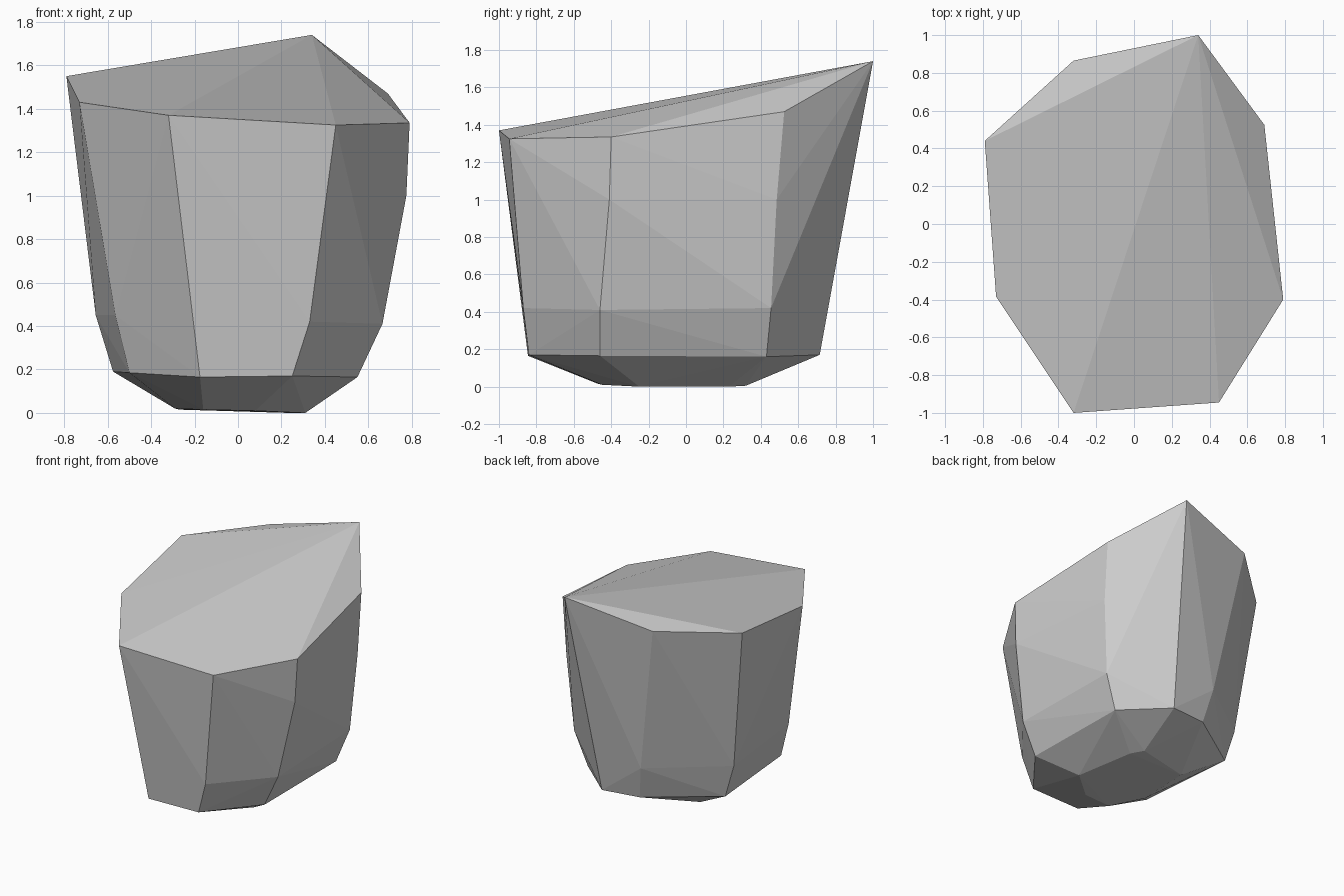
import bpy
import bmesh

# Remove the default cube if it is there
default_cube = bpy.data.objects.get("Cube")
if default_cube is not None:
    bpy.data.objects.remove(default_cube, do_unlink=True)


def make_material(name, colour):
    """Plain flat material, same colour in viewport and render."""
    material = bpy.data.materials.new(name)
    material.use_nodes = True
    material.diffuse_color = colour
    shader = next(n for n in material.node_tree.nodes if n.type == "BSDF_PRINCIPLED")
    shader.inputs["Base Color"].default_value = colour
    shader.inputs["Roughness"].default_value = 0.9
    return material


def make_faceted_stone(name, rings, material):
    """Wrap a tight flat-faced skin around stacked rings of corners."""
    mesh = bpy.data.meshes.new(name)
    bm = bmesh.new()
    for ring in rings:
        for corner in ring:
            bm.verts.new(corner)
    hull = bmesh.ops.convex_hull(bm, input=bm.verts[:], use_existing_faces=False)
    # Drop corners that ended up inside the skin
    inside = [v for v in bm.verts if not v.link_faces]
    bmesh.ops.delete(bm, geom=inside, context="VERTS")
    bmesh.ops.recalc_face_normals(bm, faces=bm.faces[:])
    for face in bm.faces:
        face.smooth = False
    bm.to_mesh(mesh)
    bm.free()
    mesh.materials.append(material)
    stone = bpy.data.objects.new(name, mesh)
    bpy.context.collection.objects.link(stone)
    return stone


# Slanted top rim, counter-clockwise from the front
top_rim = [
    (-.32, -1, 1.37), (.45, -.945, 1.325), (.79, -.4, 1.335), (.69, .525, 1.47),
    (.34, 1, 1.74), (-.32, .865, 1.6), (-.79, .44, 1.55), (-.73, -.385, 1.43),
]

# Bulge on the side columns
upper_side = [(.775, -.41, 1), (.685, .485, 1)]
lower_side = [
    (.33, -.87, .42), (.665, -.46, .41), (.64, .455, .42),
    (-.13, .74, .44), (-.655, .35, .45), (-.565, -.45, .45),
]

# Shoulder where the walls turn under
shoulder = [
    (-.175, -.845, .165), (.25, -.84, .17), (.55, -.46, .165), (.54, .43, .16),
    (.22, .715, .17), (-.08, .68, .18), (-.575, .34, .19), (-.5, -.45, .185),
]

# Small resting face
base = [
    (.31, -.25, 0), (.23, .23, 0), (.17, .32, .005), (-.27, .21, .015),
    (-.29, -.23, .02), (-.16, -.47, .015), (.08, -.45, .01),
]

stone_grey = make_material("stone_grey", (.6, .6, .6, 1))
make_faceted_stone("stone", [top_rim, upper_side, lower_side, shoulder, base], stone_grey)
